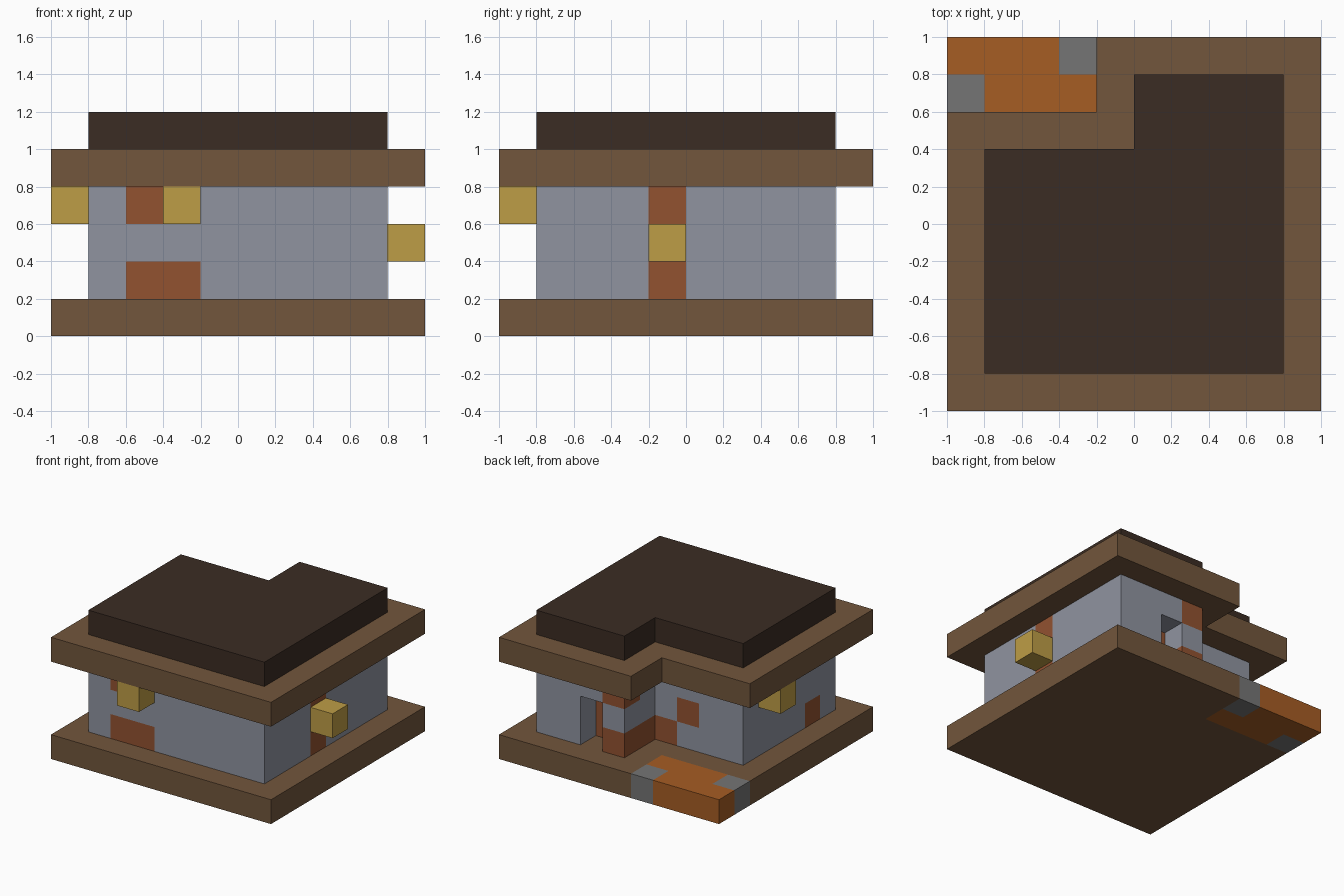
import bpy
import bmesh
from mathutils import Vector

cube = bpy.data.objects.get("Cube")
if cube:
    bpy.data.objects.remove(cube, do_unlink=True)

UNIT = 0.2


def linear(c):
    c /= 255
    return c / 12.92 if c <= 0.04045 else ((c + 0.055) / 1.055) ** 2.4


def material(name, *rgb):
    colour = [linear(c) for c in rgb] + [1]
    mat = bpy.data.materials.new(name)
    mat.use_nodes = True
    mat.diffuse_color = colour
    mat.node_tree.nodes["Principled BSDF"].inputs["Base Color"].default_value = colour
    return mat


timber = material("brown timber", 114, 86, 60)
roofing = material("dark roofing", 59, 44, 35)
stone = material("pale blue stone", 144, 148, 160)
brick = material("red brick", 146, 82, 48)
clay = material("orange clay", 166, 93, 36)
cobble = material("grey cobble", 117, 117, 117)
glow = material("lantern yellow", 190, 157, 70)


def block_part(name, cells, main, accent=None, accents=()):
    """Skin of a set of grid blocks, with accent blocks in a second colour."""
    cells = set(cells)
    bm = bmesh.new()
    for cell in cells:
        centre = Vector(cell) + Vector((-4.5, -4.5, 0.5))
        for axis in range(3):
            for sign in (-1, 1):
                n = Vector((0, 0, 0))
                n[axis] = sign
                if tuple(int(c) for c in Vector(cell) + n) in cells:
                    continue
                u = Vector((0, 0, 0))
                u[(axis + 1) % 3] = 0.5
                v = n.cross(u)
                mid = centre + n * 0.5
                corners = (mid - u - v, mid + u - v, mid + u + v, mid - u + v)
                face = bm.faces.new([bm.verts.new(c * UNIT) for c in corners])
                face.material_index = int(cell in accents)
    # Merge the blocks into large flat faces, one per colour
    bmesh.ops.remove_doubles(bm, verts=bm.verts, dist=0.001)
    bmesh.ops.dissolve_limit(bm, angle_limit=0.01, verts=bm.verts,
                             edges=bm.edges, delimit={"MATERIAL"})
    mesh = bpy.data.meshes.new(name)
    bm.to_mesh(mesh)
    bm.free()
    mesh.materials.append(main)
    if accent:
        mesh.materials.append(accent)
    obj = bpy.data.objects.new(name, mesh)
    bpy.context.collection.objects.link(obj)
    return obj


def square(low, high, levels):
    return {(x, y, z) for x in range(low, high) for y in range(low, high) for z in levels}


def corner(width, start, cells):
    """The cells in the back corner on the -x side."""
    return {c for c in cells if c[0] < width and c[1] >= start}


# Timber floor with a clay step and two cobbles in its back corner
floor = square(0, 10, [0])
step = corner(4, 8, floor)
cobbles = {(3, 9, 0), (0, 8, 0)}
block_part("floor", floor - step, timber)
block_part("entrance_step", step, clay, cobble, cobbles)

# Stone walls with scattered bricks and a recessed doorway
doorway = {(6, 8, 1), (6, 8, 2)}
door = {(6, 7, 1), (6, 7, 2)}
front_bricks = {(2, 1, 1), (3, 1, 1), (2, 1, 3)}
side_bricks = {(8, 4, 1), (8, 4, 3), (1, 2, 1)}
back_bricks = {(5, 8, 1), (5, 8, 3), (5, 7, 1), (4, 6, 1), (3, 6, 2)}
walls = square(1, 9, [1, 2, 3])
walls -= corner(5, 7, walls) | doorway
block_part("walls", walls, stone, brick,
           front_bricks | side_bricks | back_bricks | door)

# Overhanging eaves and the roof cap
eaves = square(0, 10, [4])
block_part("eaves", eaves - corner(4, 8, eaves), timber)
cap = square(1, 9, [5])
block_part("roof_cap", cap - corner(5, 7, cap), roofing)

# Lanterns
for side, cell in (("front", (3, 0, 3)), ("left", (9, 4, 2)), ("right", (0, 5, 3))):
    block_part(side + "_lantern", [cell], glow)
